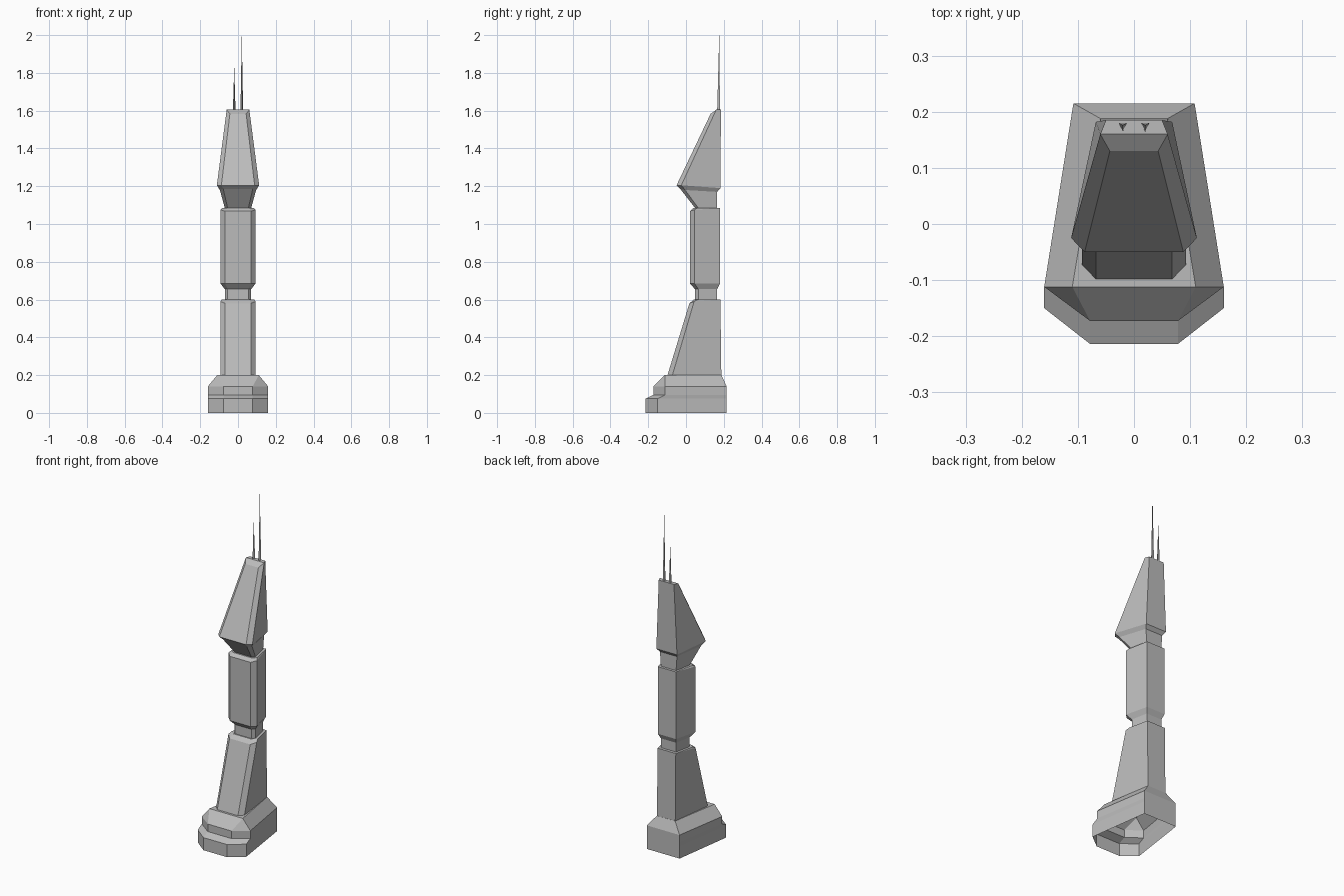
import bpy
import bmesh

cube = bpy.data.objects.get("Cube")
if cube:
    bpy.data.objects.remove(cube, do_unlink=True)

grey = bpy.data.materials.new("stone_grey")
grey.use_nodes = True
colour = (0.5, 0.5, 0.5, 1)
grey.diffuse_color = colour
grey.node_tree.nodes["Principled BSDF"].inputs["Base Color"].default_value = colour


def ring(front, side, back):
    """Mirrored six-sided section from three (half width, y, z) corners."""
    right = [front, side, back]
    left = [(-x, y, z) for x, y, z in reversed(right)]
    return right + left


def flat(z, front, side, back):
    return ring((*front, z), (*side, z), (*back, z))


def loft(name, rings, cap=False):
    bm = bmesh.new()
    loops = [[bm.verts.new(p) for p in r] for r in rings]
    for low, high in zip(loops, loops[1:]):
        n = len(low)
        for i in range(n):
            j = (i + 1) % n
            bm.faces.new((low[i], low[j], high[j], high[i]))
    if cap:
        bm.faces.new(loops[-1])
    bmesh.ops.remove_doubles(bm, verts=bm.verts, dist=0.0005)
    mesh = bpy.data.meshes.new(name)
    bm.to_mesh(mesh)
    bm.free()
    mesh.materials.append(grey)
    obj = bpy.data.objects.new(name, mesh)
    bpy.context.collection.objects.link(obj)
    return obj


# Sections shared between neighbouring parts
base_back = (0.108, 0.215)
toe = ((0.078, -0.214), (0.16, -0.15), base_back)
step = ((0.078, -0.173), (0.16, -0.112), base_back)
leg_foot = flat(0.2, (0.068, -0.098), (0.093, -0.072), (0.06, 0.187))
neck = ((0.055, 0.048), (0.07, 0.065), (0.05, 0.165))
column = ((0.068, 0.02), (0.093, 0.045), (0.06, 0.18))
waist_low = flat(0.6, *neck)
column_foot = flat(0.685, *column)
neck_low = flat(1.085, *neck)
head_foot = ring((0.088, -0.05, 1.205), (0.112, -0.025, 1.205), (0.068, 0.182, 1.19))

# Stepped plinth, open underneath
loft("plinth", [
    flat(0, *toe), flat(0.075, *toe),
    flat(0.095, *step), flat(0.14, *step),
    flat(0.2, (0.11, -0.112), (0.11, -0.112), (0.06, 0.188)),
    leg_foot,
])

# Leaning lower shaft with bevelled top
loft("lower_shaft", [
    leg_foot,
    ring((0.068, 0.018, 0.58), (0.093, 0.043, 0.59), (0.06, 0.182, 0.6)),
    flat(0.6, (0.062, 0.042), (0.086, 0.062), (0.06, 0.182)),
    waist_low,
])

# Recessed waist flaring into the column
loft("waist", [waist_low, flat(0.655, *neck), column_foot])

# Upright column with bevelled top
loft("column", [
    column_foot,
    ring((0.068, 0.02, 1.068), (0.093, 0.045, 1.075), (0.06, 0.18, 1.085)),
    flat(1.085, (0.062, 0.04), (0.084, 0.06), (0.06, 0.18)),
    neck_low,
])

# Neck spreading to the underside of the head
loft("head_neck", [
    neck_low,
    ring((0.078, -0.03, 1.185), (0.096, -0.005, 1.18), (0.056, 0.165, 1.17)),
    head_foot,
])

# Tapered head with sloping face and small flat crown
loft("head", [
    head_foot,
    ring((0.043, 0.13, 1.583), (0.06, 0.16, 1.605), (0.05, 0.185, 1.605)),
    flat(1.605, (0.06, 0.16), (0.06, 0.16), (0.05, 0.185)),
], cap=True)

# Three-sided needle antennas
for name, x, tip in (("right_antenna", -0.02, 1.83), ("left_antenna", 0.02, 2.0)):
    foot = [(x, 0.165, 1.6), (x + 0.007, 0.18, 1.6), (x - 0.007, 0.18, 1.6)]
    loft(name, [foot, [(x, 0.176, tip)] * 3])
